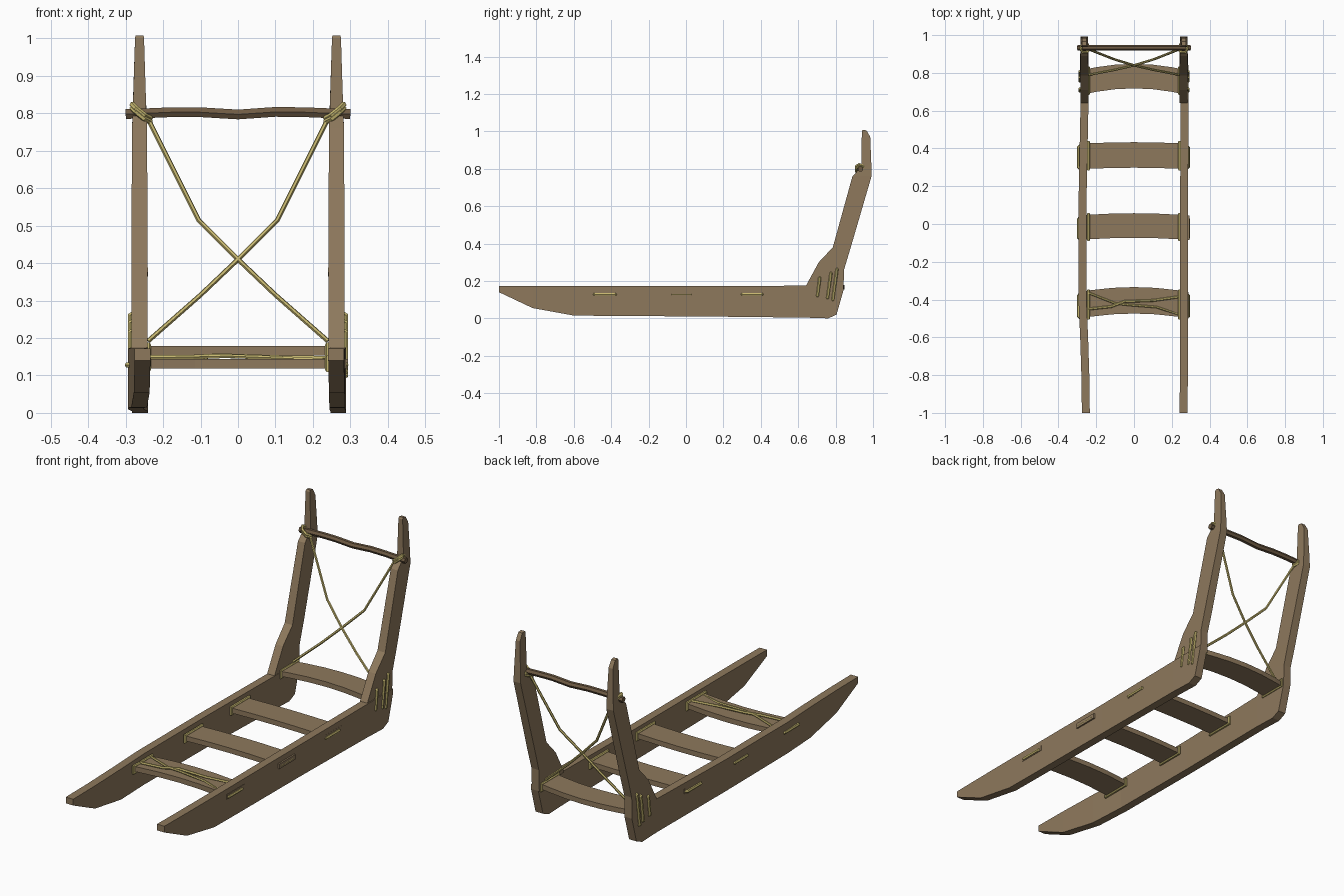
import bpy, bmesh
from mathutils import Vector

if "Cube" in bpy.data.objects:
    bpy.data.objects.remove(bpy.data.objects["Cube"], do_unlink=True)


def material(name, color):
    m = bpy.data.materials.new(name)
    m.use_nodes = True
    m.diffuse_color = color
    m.node_tree.nodes["Principled BSDF"].inputs["Base Color"].default_value = color
    return m


WOOD = material("weathered wood", (0.27, 0.19, 0.108, 1))
DARK = material("dark wood", (0.16, 0.105, 0.057, 1))
ROPE = material("rawhide rope", (0.56, 0.47, 0.16, 1))


def loft(name, sections, mat):
    """Skin a list of four-cornered sections and cap both ends."""
    bm = bmesh.new()
    rings = [[bm.verts.new(p) for p in s] for s in sections]
    for a, b in zip(rings, rings[1:]):
        for i in range(4):
            j = (i + 1) % 4
            bm.faces.new((a[i], a[j], b[j], b[i]))
    bm.faces.new(rings[0])
    bm.faces.new(rings[-1])
    bmesh.ops.recalc_face_normals(bm, faces=bm.faces)
    mesh = bpy.data.meshes.new(name)
    bm.to_mesh(mesh)
    bm.free()
    mesh.materials.append(mat)
    ob = bpy.data.objects.new(name, mesh)
    bpy.context.collection.objects.link(ob)
    return ob


def tube(name, points, radius, mat=ROPE, closed=False):
    """Low-sided tube along a polyline."""
    cu = bpy.data.curves.new(name, "CURVE")
    cu.dimensions = "3D"
    cu.bevel_depth = radius
    cu.bevel_resolution = 1
    cu.use_fill_caps = True
    sp = cu.splines.new("POLY")
    sp.points.add(len(points) - 1)
    for p, co in zip(sp.points, points):
        p.co = (*co, 1)
    sp.use_cyclic_u = closed
    sp.use_smooth = False
    cu.materials.append(mat)
    ob = bpy.data.objects.new(name, cu)
    bpy.context.collection.objects.link(ob)
    bpy.ops.object.select_all(action="DESELECT")
    ob.select_set(True)
    bpy.context.view_layer.objects.active = ob
    bpy.ops.object.convert(target="MESH")
    return ob


# Runner stations: y, bottom z, top z, centre x on the left, centre x on the right
RUNNER = [
    (-1.0, 0.14, 0.172, 0.262, -0.255),
    (-0.82, 0.055, 0.172, 0.264, -0.257),
    (-0.6, 0.015, 0.172, 0.265, -0.264),
    (-0.4, 0.013, 0.172, 0.265, -0.273),
    (0.1, 0.01, 0.172, 0.265, -0.273),
    (0.64, 0.004, 0.175, 0.268, -0.262),
    (0.76, 0.0, 0.175, 0.268, -0.262),
    (0.805, 0.02, 0.175, 0.268, -0.262),
    (0.842, 0.15, 0.175, 0.268, -0.262),
]
# Upright stations: front y, front z, back y, back z, half width
UPRIGHT = [
    (0.64, 0.172, 0.842, 0.15, 0.021),
    (0.71, 0.30, 0.845, 0.26, 0.021),
    (0.785, 0.38, 0.878, 0.37, 0.022),
    (0.89, 0.76, 0.992, 0.76, 0.02),
    (0.938, 0.81, 0.991, 0.82, 0.018),
    (0.94, 1.0, 0.985, 0.97, 0.012),
    (0.945, 1.008, 0.965, 1.005, 0.011),
]

for side, s in (("left", 1), ("right", -1)):
    rows = []
    for y, lo, hi, xl, xr in RUNNER:
        x = xl if s > 0 else xr
        rows.append([(x - 0.021, y, lo), (x + 0.021, y, lo),
                     (x + 0.021, y, hi), (x - 0.021, y, hi)])
    loft(side + "_runner", rows, WOOD)
    rows = []
    for yf, zf, yb, zb, w in UPRIGHT:
        x = s * 0.263
        rows.append([(x - w, yf, zf), (x + w, yf, zf),
                     (x + w, yb, zb), (x - w, yb, zb)])
    loft(side + "_upright", rows, WOOD)

    # Slanted lashings on the outside of each upright foot
    for i, (y, z0, z1, lean) in enumerate(((0.703, 0.11, 0.225, 0.012),
                                           (0.757, 0.1, 0.25, 0.018),
                                           (0.785, 0.09, 0.27, 0.022))):
        x = s * 0.288
        tube(f"{side}_foot_lashing_{i + 1}",
             [(x - s * 0.02, y, z0), (x, y, z0 + 0.01),
              (x, y + lean, z1 - 0.01), (x - s * 0.02, y + lean, z1)], 0.008)

    # Diagonal binding where the handle bar meets the upright
    for lift in (-0.004, 0.005):
        tube(side + "_handle_binding",
             [(s * 0.235, 0.925, 0.782 + lift), (s * 0.25, 0.91, 0.79 + lift),
              (s * 0.272, 0.91, 0.808 + lift), (s * 0.282, 0.925, 0.818 + lift),
              (s * 0.275, 0.953, 0.81 + lift), (s * 0.245, 0.95, 0.79 + lift)],
             0.008, closed=True)

# Bowed cross slats: front y, back y, bottom z, half length, bow
SLATS = [
    (-0.50, -0.36, 0.118, 0.288, 0.026),
    (-0.085, 0.045, 0.118, 0.294, 0.012),
    (0.29, 0.425, 0.118, 0.288, 0.008),
    (0.69, 0.82, 0.153, 0.25, 0.028),
]
for n, (y0, y1, z, half, bow) in enumerate(SLATS, 1):
    rows = []
    for t in (-1, -0.8, -0.4, 0, 0.4, 0.8, 1):
        d = bow * (1 - t * t)
        x = t * half
        rows.append([(x, y0 + d, z), (x, y1 + d, z),
                     (x, y1 + d, z + 0.026), (x, y0 + d, z + 0.026)])
    loft(f"slat_{n}", rows, WOOD)
    for side, s in (("left", 1), ("right", -1)):
        # Loop round the slat just inside the runner
        x = s * 0.241
        a, b, lo, hi = y0 - 0.001, y1 + 0.009, z - 0.004, z + 0.03
        tube(f"{side}_slat_{n}_loop",
             [(x, a, lo), (x, b, lo), (x, b, hi), (x, a, hi)], 0.008, closed=True)
        # Strap on the outer face of the runner
        if n < 4:
            x = s * (0.288 if s > 0 else 0.295)
            tube(f"{side}_slat_{n}_strap",
                 [(x - s * 0.012, y0 + 0.002, z + 0.01), (x, y0 + 0.012, z + 0.01),
                  (x, y1 - 0.02, z + 0.01), (x - s * 0.012, y1 - 0.008, z + 0.01)], 0.008)

# Handle bar
tube("handle_bar", [(x, 0.933, z) for x, z in (
    (-0.3, 0.798), (-0.18, 0.803), (-0.1, 0.803), (0, 0.797),
    (0.1, 0.804), (0.18, 0.803), (0.3, 0.798))], 0.015, DARK)

# Crossed back ropes
BACK = [(0.24, 0.925, 0.785), (0.105, 0.872, 0.515), (0, 0.84, 0.41),
        (-0.1, 0.817, 0.315), (-0.24, 0.79, 0.192)]
for side, s in (("left", 1), ("right", -1)):
    tube(side + "_back_rope", [(s * x, y, z) for x, y, z in BACK], 0.0065)

# Loose ropes over the front slat
tube("front_slat_rope_a", [(-0.24, -0.45, 0.148), (-0.12, -0.437, 0.149),
     (-0.05, -0.41, 0.153), (0.1, -0.405, 0.148), (0.24, -0.385, 0.146)], 0.007)
tube("front_slat_rope_b", [(-0.24, -0.365, 0.148), (-0.1, -0.42, 0.149),
     (-0.03, -0.428, 0.152), (0.12, -0.44, 0.146), (0.24, -0.48, 0.14)], 0.006)
